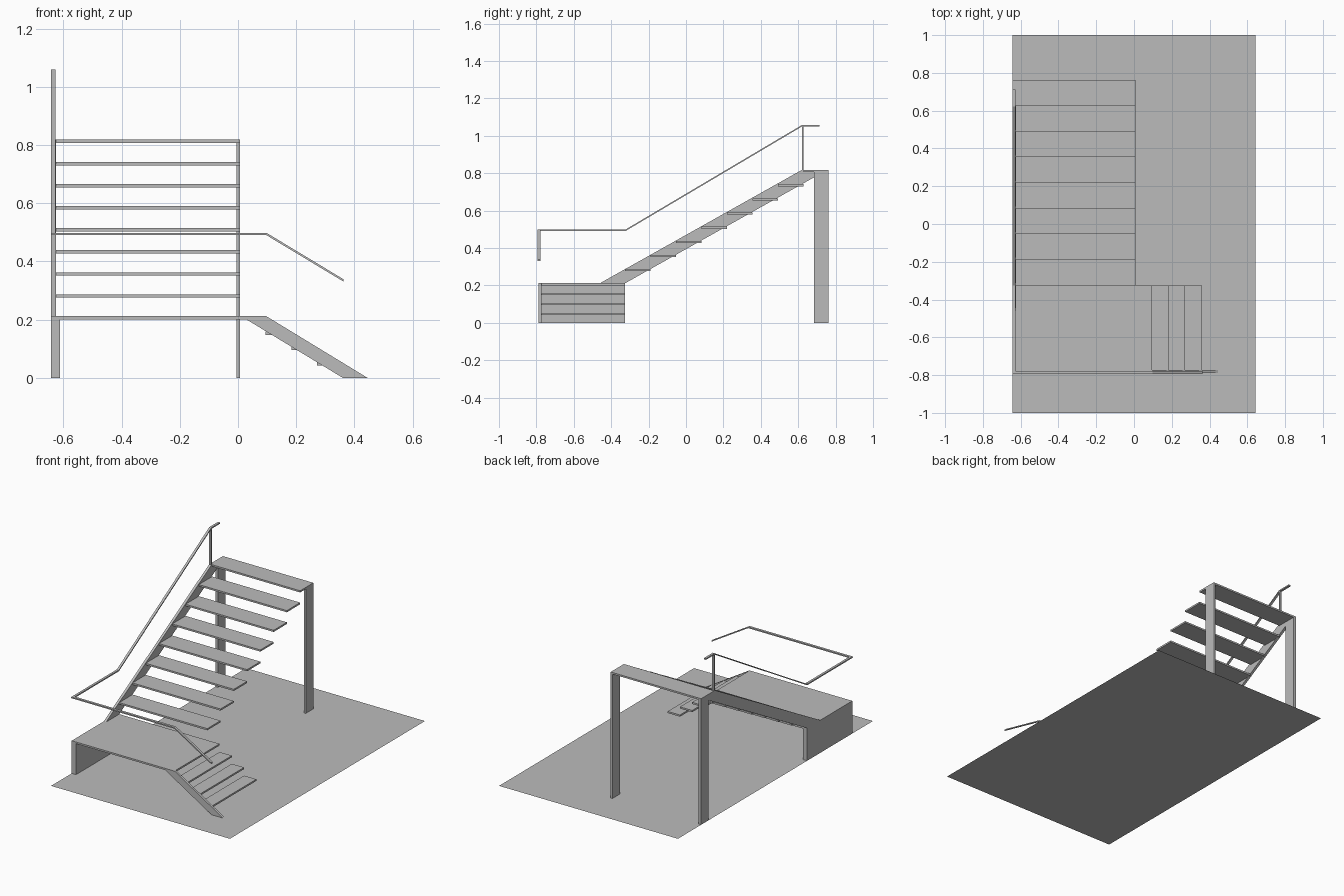
import bpy, bmesh

if "Cube" in bpy.data.objects:
    bpy.data.objects.remove(bpy.data.objects["Cube"])

grey = bpy.data.materials.new("plain_grey")
grey.diffuse_color = (0.5, 0.5, 0.5, 1)
grey.use_nodes = True
grey.node_tree.nodes["Principled BSDF"].inputs["Base Color"].default_value = grey.diffuse_color


def finish(name, bm):
    bmesh.ops.recalc_face_normals(bm, faces=bm.faces)
    mesh = bpy.data.meshes.new(name)
    bm.to_mesh(mesh)
    bm.free()
    mesh.materials.append(grey)
    obj = bpy.data.objects.new(name, mesh)
    bpy.context.collection.objects.link(obj)


def prism(name, profile, axis, lo, hi):
    """Extrude a side profile (horizontal, z) along x or y from lo to hi."""
    def place(p, d):
        return (d, p[0], p[1]) if axis == "x" else (p[0], d, p[1])
    bm = bmesh.new()
    a = [bm.verts.new(place(p, lo)) for p in profile]
    b = [bm.verts.new(place(p, hi)) for p in profile]
    bm.faces.new(a)
    bm.faces.new(b[::-1])
    for i in range(len(a)):
        j = (i + 1) % len(a)
        bm.faces.new((a[i], b[i], b[j], a[j]))
    finish(name, bm)


def box(name, x0, x1, y0, y1, z0, z1):
    prism(name, [(x0, z0), (x1, z0), (x1, z1), (x0, z1)], "y", y0, y1)


def rail(name, path, axis, lo, hi, t=0.008):
    prism(name, path + [(h, z - t) for h, z in reversed(path)], axis, lo, hi)


LEFT, RIGHT = -0.642, 0.007
FRONT, BACK = -0.788, -0.325
SLAB = 0.011

# Floor sheet
bm = bmesh.new()
bm.faces.new([bm.verts.new(p) for p in
              ((-0.642, -1, 0), (0.642, -1, 0), (0.642, 1, 0), (-0.642, 1, 0))])
finish("floor_sheet", bm)

# Lower landing and its supporting wall
box("lower_landing", LEFT, 0.095, FRONT, BACK, 0.212 - SLAB, 0.212)
box("landing_wall", LEFT, -0.611, FRONT, BACK, 0, 0.212 - SLAB)

# Short flight: front stringer and three treads
prism("lower_stringer", [(0.01, 0.212), (0.097, 0.212), (0.445, 0), (0.36, 0)],
      "y", FRONT, -0.773)
for i in range(3):
    x, z = 0.095 + 0.088 * i, 0.159 - 0.053 * i
    box(f"lower_tread_{i + 1}", x, x + 0.088, -0.773, BACK, z - SLAB, z)

# Long flight: left stringer and seven treads
prism("upper_stringer",
      [(-0.46, 0.212), (0.62, 0.818), (0.685, 0.818), (0.685, 0.778), (BACK, 0.212)],
      "x", LEFT, -0.625)
for i in range(7):
    y, z = BACK + 0.136 * i, 0.287 + 0.0757 * i
    box(f"upper_tread_{i + 1}", -0.625, RIGHT, y, y + 0.136, z - SLAB, z)

# Upper landing on two posts
box("upper_landing", LEFT, RIGHT, 0.627, 0.762, 0.818 - SLAB, 0.818)
box("upper_post_left", LEFT, -0.625, 0.685, 0.762, 0, 0.818 - SLAB)
box("upper_post_right", -0.005, RIGHT, 0.685, 0.762, 0, 0.818 - SLAB)

# Handrails and the rail post
rail("side_handrail", [(-0.793, 0.498), (-0.325, 0.498), (0.622, 1.059), (0.713, 1.059)],
     "x", LEFT, -0.627)
rail("front_handrail", [(-0.627, 0.498), (0.098, 0.498), (0.362, 0.339)],
     "y", -0.793, -0.777)
box("rail_post", LEFT, -0.627, 0.621, 0.629, 0.815, 1.053)
